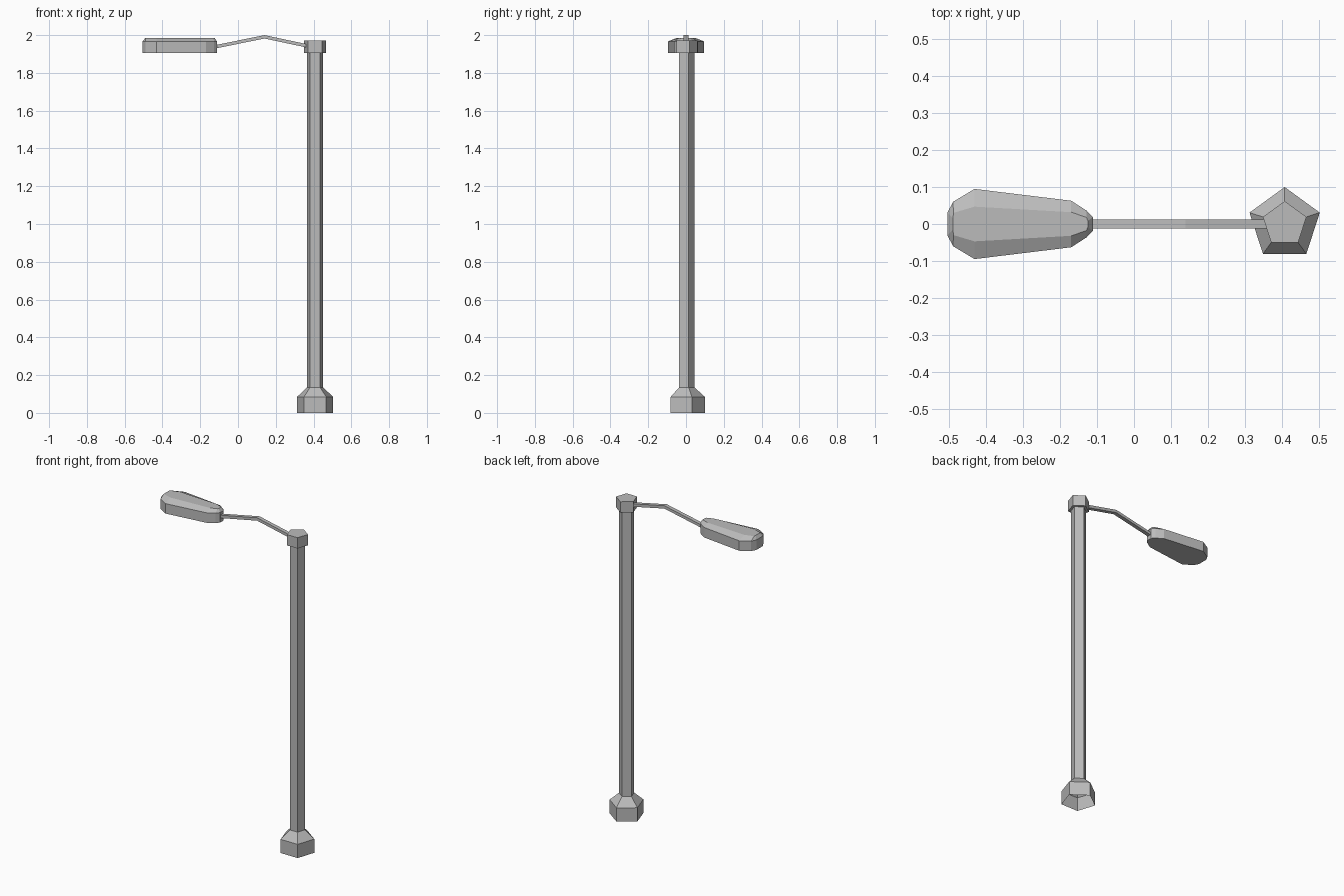
import bpy
import math

# Remove the default cube
if "Cube" in bpy.data.objects:
    bpy.data.objects.remove(bpy.data.objects["Cube"])

POLE_X = 0.408

grey = bpy.data.materials.new("grey metal")
grey.use_nodes = True
colour = (0.5, 0.5, 0.5, 1)
grey.diffuse_color = colour
grey.node_tree.nodes["Principled BSDF"].inputs["Base Color"].default_value = colour


def loft(name, rings, start_cap=True, end_cap=True):
    """Bridge equal-sized rings of points into a flat-shaded object."""
    n = len(rings[0])
    verts = [p for ring in rings for p in ring]
    faces = []
    for k in range(len(rings) - 1):
        for i in range(n):
            j = (i + 1) % n
            faces.append((k * n + i, k * n + j, (k + 1) * n + j, (k + 1) * n + i))
    if start_cap:
        faces.append(tuple(reversed(range(n))))
    if end_cap:
        faces.append(tuple(range(len(verts) - n, len(verts))))
    mesh = bpy.data.meshes.new(name)
    mesh.from_pydata(verts, [], faces)
    mesh.materials.append(grey)
    obj = bpy.data.objects.new(name, mesh)
    bpy.context.collection.objects.link(obj)
    return obj


def pentagon(radius, z):
    angles = [math.pi / 2 + math.tau * i / 5 for i in range(5)]
    return [(POLE_X + radius * math.cos(a), radius * math.sin(a), z) for a in angles]


# Post: hollow flared foot, shaft and collar
loft("base", [pentagon(0.1, 0), pentagon(0.1, 0.085), pentagon(0.045, 0.135)], False, False)
loft("pole", [pentagon(0.045, 0.135), pentagon(0.045, 1.905)], False, False)
loft("pole_cap", [pentagon(0.062, 1.905), pentagon(0.062, 1.972)])


# Arm: square bar bent upwards in the middle
def bar_section(x, z, half_width=0.012, half_height=0.009):
    return [(x, -half_width, z - half_height), (x, half_width, z - half_height),
            (x, half_width, z + half_height), (x, -half_width, z + half_height)]


loft("arm", [bar_section(-0.12, 1.938), bar_section(0.14, 1.991), bar_section(0.37, 1.942)])


# Lamp head: tapered outline with upright sides and a bevelled top
def outline(half, z):
    front = [(x, -y, z) for x, y in half]
    back = [(x, y, z) for x, y in reversed(half)]
    return front + back


rim = [(-0.505, 0.031), (-0.49, 0.06), (-0.432, 0.095),
       (-0.17, 0.063), (-0.128, 0.036), (-0.111, 0.018)]
crown = [(-0.49, 0.016), (-0.489, 0.03), (-0.432, 0.047),
         (-0.17, 0.032), (-0.129, 0.018), (-0.125, 0.009)]
loft("lamp_head", [outline(rim, 1.905), outline(rim, 1.967), outline(crown, 1.986)])
